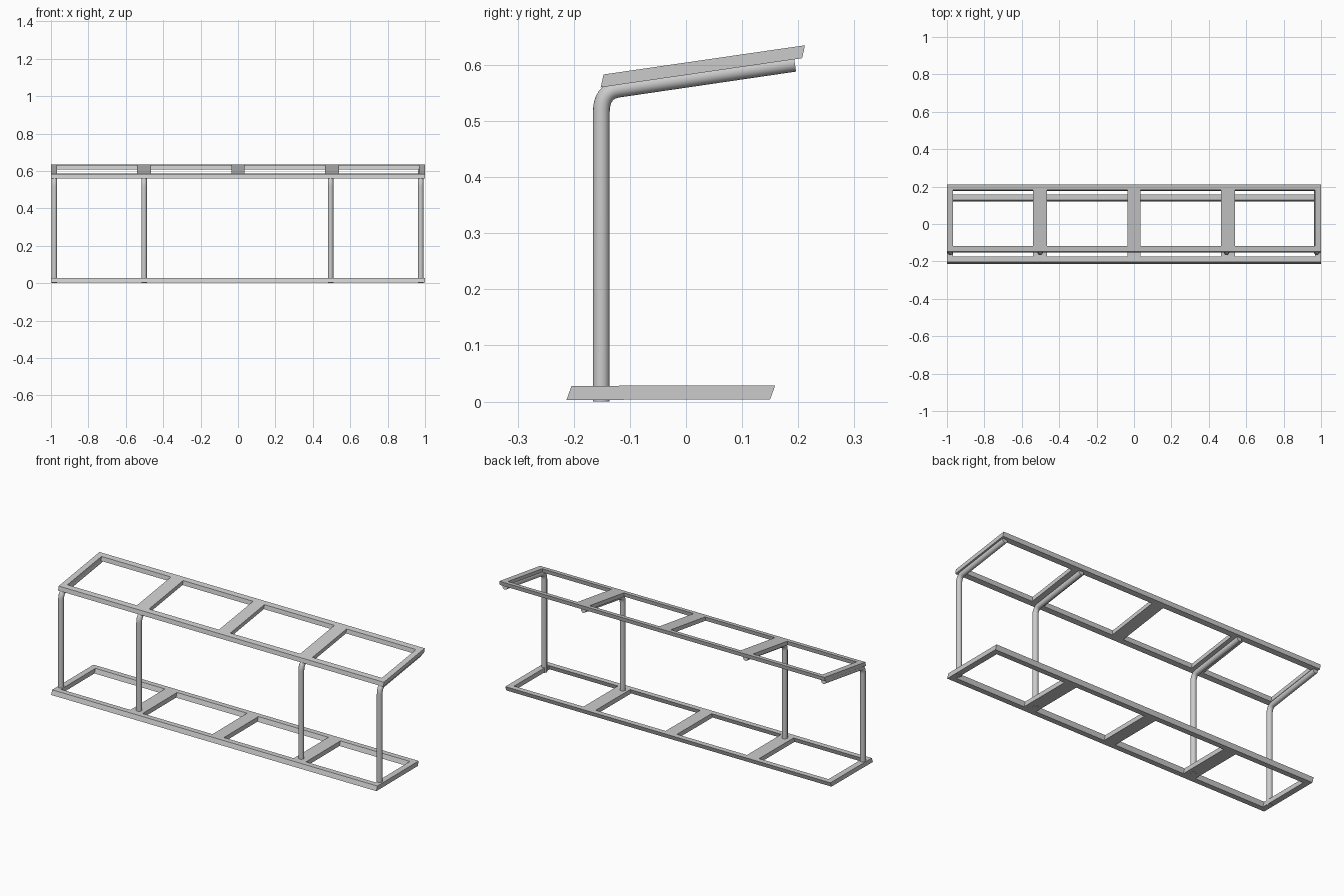
import bpy, bmesh
from mathutils import Vector

cube = bpy.data.objects.get("Cube")
if cube:
    bpy.data.objects.remove(cube, do_unlink=True)

metal = bpy.data.materials.new("light_grey_metal")
metal.use_nodes = True
GREY = (0.6, 0.6, 0.6, 1)
metal.diffuse_color = GREY
metal.node_tree.nodes["Principled BSDF"].inputs["Base Color"].default_value = GREY


def add_object(name, mesh):
    obj = bpy.data.objects.new(name, mesh)
    bpy.context.collection.objects.link(obj)
    if not mesh.materials:
        mesh.materials.append(metal)
    return obj


# Edges of the end bars and cross bars along the length
half = [0.035, 0.465, 0.54, 0.967, 1.0]
xs = [-x for x in reversed(half)] + half


def ladder_frame(name, front, back, rail, thickness):
    """One-piece frame: grid with open bays, extruded with slanted ends."""
    front, back = Vector(front), Vector(back)
    across = back - front
    steps = [0, rail / across.length, 1 - rail / across.length, 1]
    bm = bmesh.new()
    grid = []
    for x in xs:
        points = [front + across * s for s in steps]
        grid.append([bm.verts.new((x, p.x, p.y)) for p in points])
    for i in range(len(xs) - 1):
        for j in range(3):
            if i % 2 and j == 1:
                continue  # open bay
            bm.faces.new((grid[i][j], grid[i + 1][j], grid[i + 1][j + 1], grid[i][j + 1]))
    top = bmesh.ops.extrude_face_region(bm, geom=bm.faces[:], use_keep_orig=True)
    moved = [v for v in top["geom"] if isinstance(v, bmesh.types.BMVert)]
    bmesh.ops.translate(bm, verts=moved, vec=(0, *thickness))
    bmesh.ops.recalc_face_normals(bm, faces=bm.faces)
    mesh = bpy.data.meshes.new(name)
    bm.to_mesh(mesh)
    bm.free()
    return add_object(name, mesh)


ladder_frame("base_frame", (-0.213, 0.003), (0.150, 0.004), 0.03, (0.009, 0.025))
ladder_frame("top_frame", (-0.152, 0.560), (0.207, 0.612), 0.03, (0.005, 0.023))

# Bent tube profile in the side plane: upright, rounded elbow, sloping arm
start, corner, end = Vector((-0.151, 0.515)), Vector((-0.151, 0.553)), Vector((-0.120, 0.557))
elbow = []
for k in range(9):
    t = k / 8
    elbow.append(start * (1 - t) ** 2 + corner * 2 * t * (1 - t) + end * t * t)
path = [Vector((-0.151, 0.0))] + elbow + [Vector((0.194, 0.603))]


def bent_post(name, x):
    curve = bpy.data.curves.new(name + "_path", "CURVE")
    curve.dimensions = "3D"
    curve.bevel_depth = 0.015
    curve.bevel_resolution = 6
    curve.use_fill_caps = True
    spline = curve.splines.new("POLY")
    spline.points.add(len(path) - 1)
    for point, p in zip(spline.points, path):
        point.co = (x, p.x, p.y, 1)
    helper = bpy.data.objects.new(name + "_path", curve)
    bpy.context.collection.objects.link(helper)
    bpy.context.view_layer.update()
    graph = bpy.context.evaluated_depsgraph_get()
    mesh = bpy.data.meshes.new_from_object(helper.evaluated_get(graph))
    bpy.data.objects.remove(helper, do_unlink=True)
    post = add_object(name, mesh)
    bpy.ops.object.select_all(action="DESELECT")
    post.select_set(True)
    bpy.context.view_layer.objects.active = post
    bpy.ops.object.shade_smooth_by_angle()


for name, x in (("right_end_post", -0.982), ("right_inner_post", -0.502),
                ("left_inner_post", 0.495), ("left_end_post", 0.977)):
    bent_post(name, x)
